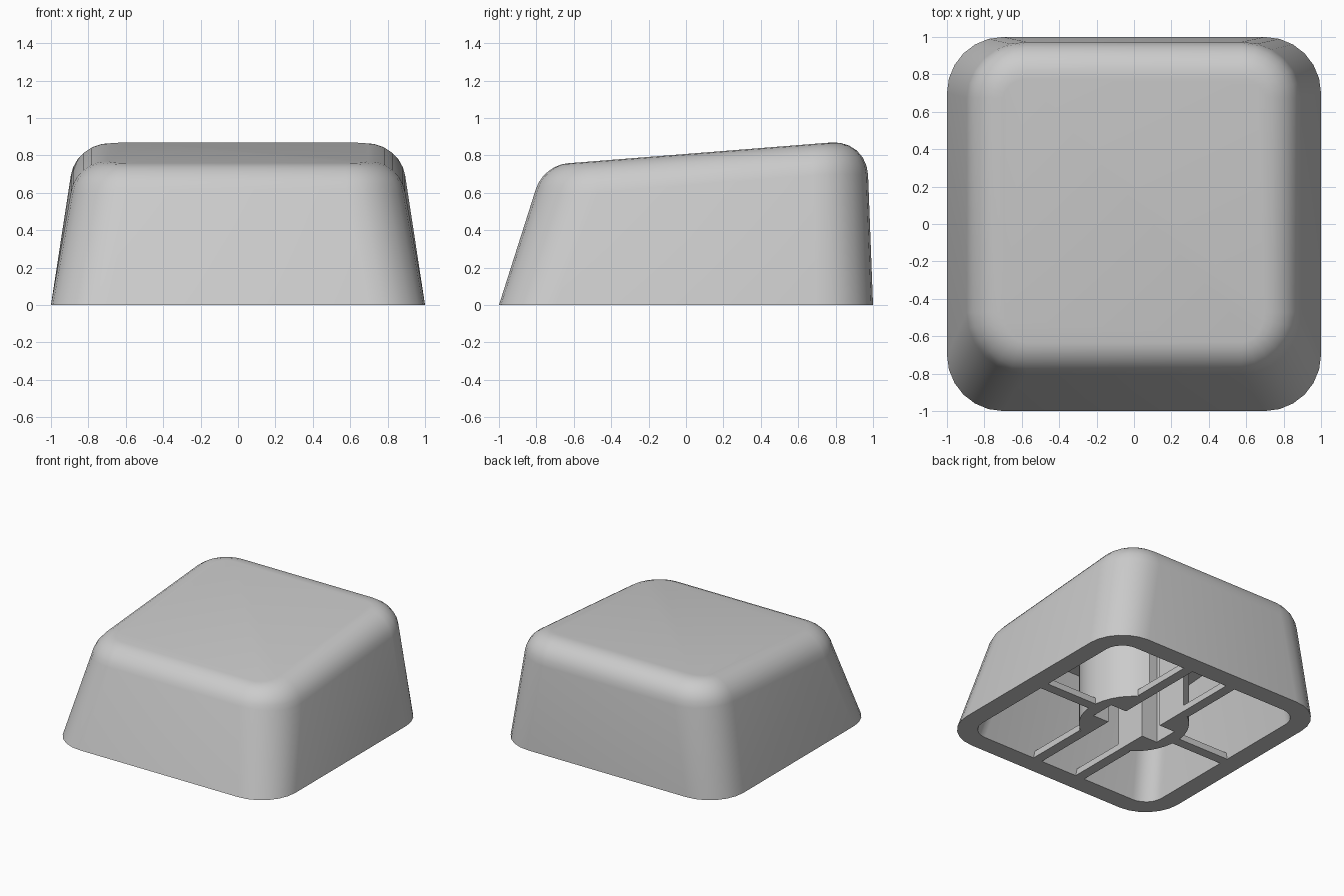
import bpy
import bmesh
from math import asin, cos, sin, pi, hypot

if "Cube" in bpy.data.objects:
    bpy.data.objects.remove(bpy.data.objects["Cube"], do_unlink=True)

# Single plastic colour
GREY = (0.6, 0.6, 0.6, 1)
plastic = bpy.data.materials.new("grey_plastic")
plastic.use_nodes = True
plastic.diffuse_color = GREY
plastic.node_tree.nodes["Principled BSDF"].inputs["Base Color"].default_value = GREY

CORNER_STEPS = 6
FILLET_STEPS = 6
SLOPE = 0.079


def mesh_object(name, bm):
    """Make an object with the material and smooth shading, sharp edges kept."""
    bmesh.ops.recalc_face_normals(bm, faces=bm.faces)
    mesh = bpy.data.meshes.new(name)
    bm.to_mesh(mesh)
    bm.free()
    mesh.materials.append(plastic)
    obj = bpy.data.objects.new(name, mesh)
    bpy.context.collection.objects.link(obj)
    bpy.ops.object.select_all(action='DESELECT')
    obj.select_set(True)
    bpy.context.view_layer.objects.active = obj
    bpy.ops.object.shade_smooth_by_angle(angle=pi / 6)


def ring(side, front, back, radius, height=0, slope=0, inset=None):
    """Rounded rectangle; inset gives (inward, down) for side, front and back."""
    inset = inset or [(0, 0)] * 3
    points = []
    for quarter in range(4):
        sx = 1 if quarter in (0, 3) else -1
        sy = 1 if quarter < 2 else -1
        reach = back if sy > 0 else front
        (ux, vx), (uy, vy) = inset[0], inset[2 if sy > 0 else 1]
        for i in range(CORNER_STEPS + 1):
            a = (quarter + i / CORNER_STEPS) * pi / 2
            x = sx * (side - radius) + (radius - ux) * cos(a)
            y = sy * (reach - radius) + (radius - uy) * sin(a)
            drop = vx * cos(a) ** 2 + vy * sin(a) ** 2
            points.append((x, y, height + slope * y - drop))
    return points


def fillet(lean, length, t):
    """Round the rim between a leaning wall and the top."""
    n = hypot(lean, 1)
    a, b = (1 - t) ** 2, t * t
    w = a + b + 2 * t * (1 - t) * 0.76
    return ((-a * lean / n + b) * length / w, a * length / n / w)


# Cap shell: inner ceiling, inner rim, outer rim, rounded top edge
rings = [ring(0.735, 0.63, 0.815, 0.15, 0.73, SLOPE),
         ring(0.85, 0.85, 0.85, 0.15),
         ring(1, 1, 1, 0.3)]
for step in range(FILLET_STEPS + 1):
    t = step / FILLET_STEPS
    rim = [fillet(0.165, 0.17, t), fillet(0.32, 0.13, t), fillet(0.045, 0.19, t)]
    rings.append(ring(0.866, 0.763, 0.965, 0.29, 0.808, SLOPE, rim))

bm = bmesh.new()
loops = [[bm.verts.new(p) for p in points] for points in rings]
for low, high in zip(loops, loops[1:]):
    for i in range(len(low)):
        j = (i + 1) % len(low)
        bm.faces.new((low[i], low[j], high[j], high[i]))
bm.faces.new(loops[0])
bm.faces.new(loops[-1])
mesh_object("cap_shell", bm)

# Stem: two half-round posts either side of an open slot, each with a notch
STEM_R, STEM_H, SLOT, ARM, NOTCH = 0.4, 0.765, 0.16, 0.3, 0.1
for sx, label in ((1, "left"), (-1, "right")):
    limit = pi / 2 - asin(SLOT / STEM_R)
    outline = [(STEM_R * cos(limit * i / 8), STEM_R * sin(limit * i / 8))
               for i in range(-8, 9)]
    outline += [(SLOT, NOTCH), (ARM, NOTCH), (ARM, -NOTCH), (SLOT, -NOTCH)]
    bm = bmesh.new()
    base = bm.faces.new([bm.verts.new((sx * x, y, 0)) for x, y in outline])
    top = bmesh.ops.extrude_face_region(bm, geom=[base], use_keep_orig=True)["geom"]
    bmesh.ops.translate(bm, vec=(0, 0, STEM_H),
                        verts=[v for v in top if isinstance(v, bmesh.types.BMVert)])
    mesh_object(label + "_stem_half", bm)


# Thin ribs joining the stem to the walls
def rib(name, x0, x1, y0, y1, depth=0.05):
    bm = bmesh.new()
    bmesh.ops.create_cube(bm, size=1)
    bmesh.ops.scale(bm, verts=bm.verts, vec=(x1 - x0, y1 - y0, depth))
    bmesh.ops.translate(bm, verts=bm.verts,
                        vec=((x0 + x1) / 2, (y0 + y1) / 2, depth / 2))
    mesh_object(name, bm)


for sx, label in ((1, "left"), (-1, "right")):
    inner, outer = sorted((sx * 0.38, sx * 0.86))
    rib(label + "_side_rib", inner, outer, -0.04, 0.04)
    for sy, end in ((-1, "front"), (1, "back")):
        near, far = sorted((sy * 0.33, sy * 0.86))
        rib(f"{end}_{label}_rib", sx * 0.2 - 0.04, sx * 0.2 + 0.04, near, far)
